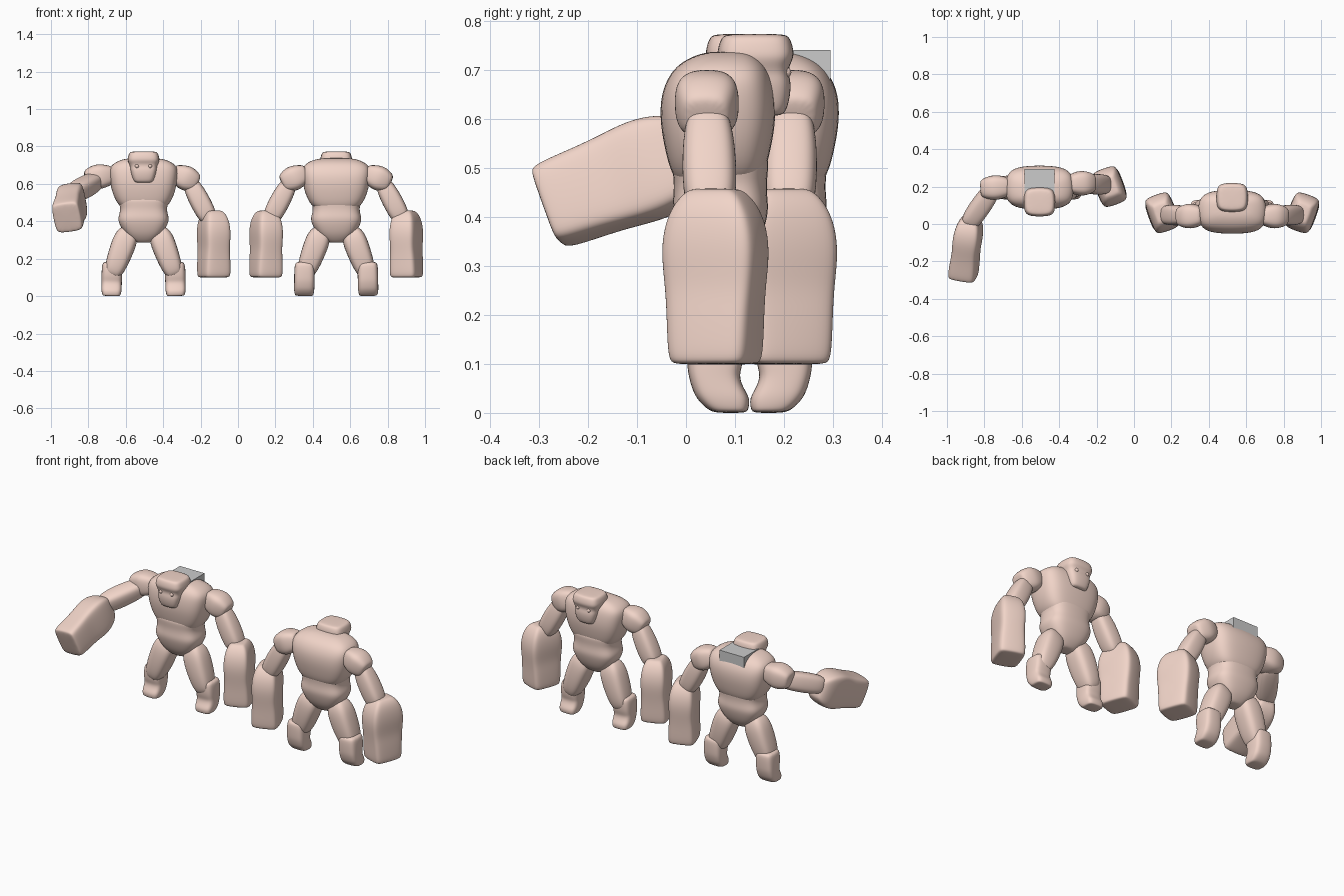
import bpy, bmesh, math
from mathutils import Vector, Matrix

if "Cube" in bpy.data.objects:
    bpy.data.objects.remove(bpy.data.objects["Cube"])

clay = bpy.data.materials.new("clay")
clay.diffuse_color = (0.88, 0.66, 0.58, 1)
clay.use_nodes = True
clay.node_tree.nodes["Principled BSDF"].inputs["Base Color"].default_value = clay.diffuse_color


def add_object(name, bm, M):
    for f in bm.faces:
        f.smooth = True
    me = bpy.data.meshes.new(name)
    bm.to_mesh(me)
    bm.free()
    me.materials.append(clay)
    ob = bpy.data.objects.new(name, me)
    bpy.context.collection.objects.link(ob)
    ob.matrix_world = M
    return ob


def loft(name, M, p0, p1, rings, ref=(1, 0, 0), n=3.0, s=1):
    """Rounded block along p0->p1; rings are (t, half width, half depth, depth offset); s mirrors x."""
    flip = Vector((s, 1, 1))
    p0, p1, ref = Vector(p0) * flip, Vector(p1) * flip, Vector(ref) * flip
    az = (p1 - p0).normalized()
    ax = (ref - az * ref.dot(az)).normalized()
    ay = az.cross(ax) * s
    bm = bmesh.new()
    loops = []
    for t, w, d, *off in rings:
        c = p0.lerp(p1, t) + ay * (off[0] if off else 0)
        loop = []
        for i in range(16):
            a = i * math.pi / 8
            u = math.copysign(abs(math.cos(a)) ** (2 / n), math.cos(a))
            v = math.copysign(abs(math.sin(a)) ** (2 / n), math.sin(a))
            loop.append(bm.verts.new(c + ax * u * w + ay * v * d))
        loops.append(loop)
    for a, b in zip(loops, loops[1:]):
        for i in range(16):
            j = (i + 1) % 16
            bm.faces.new((a[i], a[j], b[j], b[i]))
    bm.faces.new(loops[0])
    bm.faces.new(loops[-1])
    bmesh.ops.recalc_face_normals(bm, faces=bm.faces)
    ob = add_object(name, bm, M)
    sub = ob.modifiers.new("smooth", 'SUBSURF')
    sub.levels = sub.render_levels = 2
    return ob


SHOULDER = [(0, .035, .035), (.06, .048, .05), (.4, .067, .068), (.65, .068, .066), (.93, .05, .052), (1, .034, .036)]
FOREARM = [(0, .035, .035), (.04, .046, .046), (.35, .056, .056), (.75, .055, .056), (.95, .046, .047), (1, .03, .03)]
# hand, from the blunt fist end to the wrist
HAND = [(0, .064, .075), (.02, .075, .085), (.1, .077, .09), (.3, .074, .093), (.45, .069, .098),
        (.65, .075, .106), (.82, .07, .096), (.93, .058, .075), (.985, .042, .055), (1, .03, .04)]


def body(M):
    # chest, sloping down towards the back, and belly
    loft("chest", M, (0, .065, .46), (0, .065, .738),
         [(0, .09, .065), (.04, .118, .085), (.14, .145, .1), (.32, .168, .112), (.5, .18, .12),
          (.68, .187, .118), (.82, .184, .106, -.004), (.91, .158, .088, -.008), (.97, .12, .062, -.014),
          (1, .075, .035, -.02)], n=3.2)
    loft("belly", M, (0, .06, .285), (0, .06, .54),
         [(0, .035, .03), (.04, .055, .045), (.18, .1, .075), (.4, .134, .095), (.52, .138, .1),
          (.62, .13, .097), (.73, .126, .096), (.85, .135, .1), (1, .14, .1)])
    # head with overhanging brow, then eyes
    loft("head", M, (0, -.012, .605), (0, -.012, .774),
         [(0, .042, .05), (.05, .056, .063), (.25, .067, .072), (.42, .073, .073), (.52, .073, .068),
          (.62, .08, .07), (.72, .087, .08), (.85, .083, .077), (.96, .077, .07), (1, .06, .058)], n=3.6)
    for s in (1, -1):
        bm = bmesh.new()
        bmesh.ops.create_uvsphere(bm, u_segments=16, v_segments=8, radius=.011,
                                  matrix=Matrix.Translation((s * .035, -.074, .695)))
        add_object("eye", bm, M)
        # thigh, then a lower leg curling forward into the toe
        loft("thigh", M, (.17, .055, .105), (.075, .065, .362),
             [(0, .03, .03), (.05, .045, .05), (.22, .058, .063), (.5, .065, .07),
              (.78, .067, .068), (.93, .052, .053), (1, .035, .035)], s=s)
        loft("lower_leg", M, (.172, .07, 0), (.168, .07, .185),
             [(0, .042, .03, -.032), (.03, .05, .042, -.026), (.16, .055, .056, -.016), (.28, .055, .053, -.004),
              (.42, .055, .052, .004), (.56, .056, .059, 0), (.9, .055, .06, 0), (1, .045, .05, 0)], n=3.5, s=s)


def hanging_arm(M, s):
    loft("shoulder", M, (.155, .085, .662), (.292, .09, .602), SHOULDER, ref=(0, 0, 1), s=s)
    loft("forearm", M, (.25, .085, .605), (.355, .08, .405), FOREARM, s=s)
    loft("hand", M, (.376, .07, .098), (.374, .07, .458), HAND, ref=(.94, .34, 0), n=5, s=s)


# first figure faces the front, one arm reaching forward
front_figure = Matrix.Translation((-.505, .13, 0))
body(front_figure)
hanging_arm(front_figure, 1)
loft("raised_shoulder", front_figure, (-.155, .07, .65), (-.315, .06, .628), SHOULDER, ref=(0, 0, 1))
loft("raised_forearm", front_figure, (-.245, .065, .62), (-.385, -.135, .545), FOREARM)
loft("raised_hand", front_figure, (-.41, -.415, .418), (-.37, -.095, .54), HAND, ref=(1, 0, .2), n=5)

# second figure faces the back with both arms hanging
back_figure = Matrix.Translation((.525, .13, 0)) @ Matrix.Rotation(math.pi, 4, 'Z')
body(back_figure)
for side in (1, -1):
    hanging_arm(back_figure, side)

# plain grey block set into the upper back of the first figure
bpy.ops.mesh.primitive_cube_add(size=1, location=(-.505, .222, .665))
block = bpy.context.object
block.name = "back_block"
block.scale = (.16, .146, .152)
